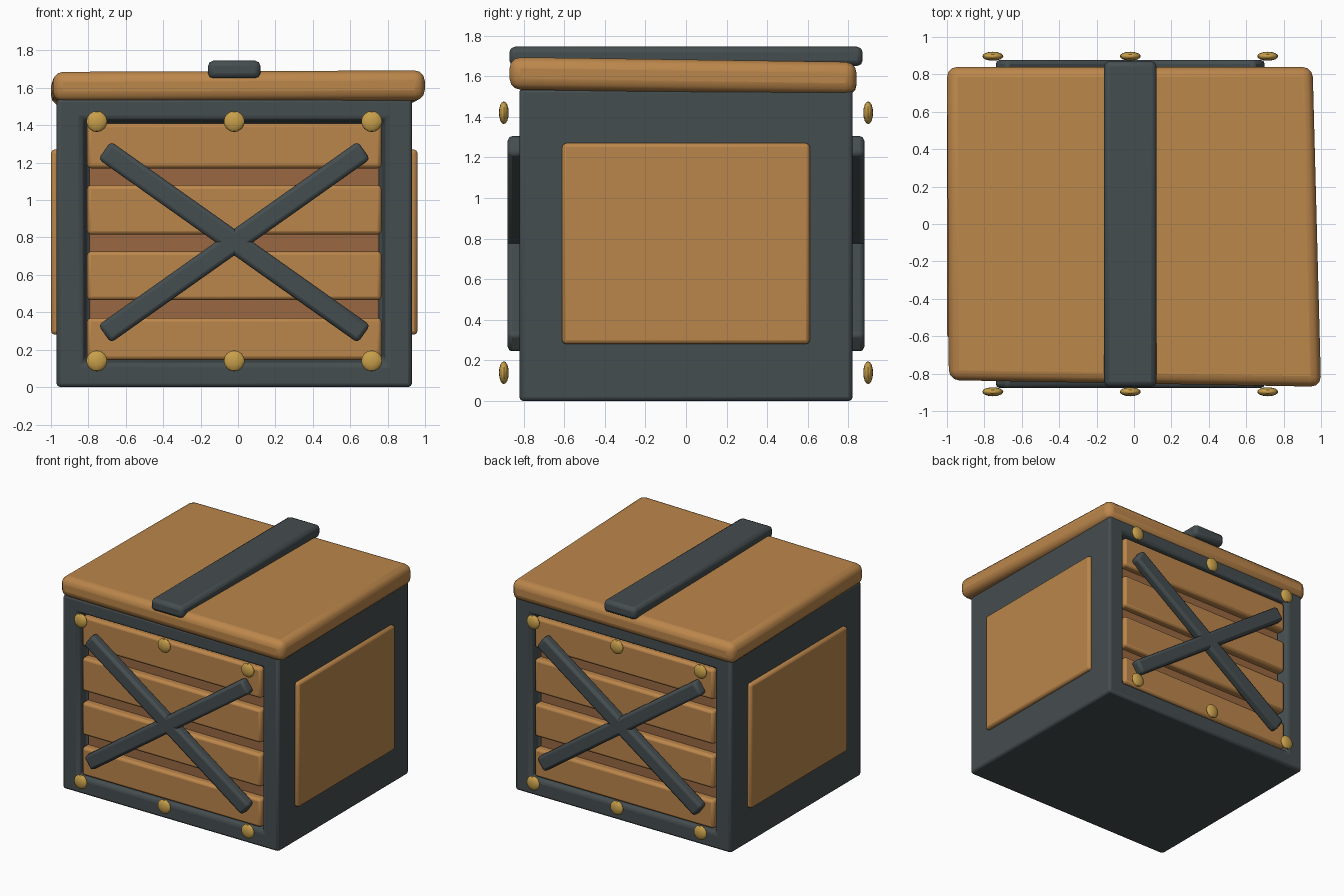
import bpy, bmesh
from math import radians
from mathutils import Vector

if "Cube" in bpy.data.objects:
    bpy.data.objects.remove(bpy.data.objects["Cube"])

CX = -0.02  # body centre line


def material(name, rgb):
    m = bpy.data.materials.new(name)
    m.diffuse_color = (*rgb, 1)
    m.use_nodes = True
    m.node_tree.nodes["Principled BSDF"].inputs["Base Color"].default_value = m.diffuse_color
    return m


WOOD = material("wood", (0.50, 0.24, 0.07))
DARK_WOOD = material("dark_wood", (0.32, 0.14, 0.055))
IRON = material("iron", (0.06, 0.075, 0.08))
BRASS = material("brass", (0.58, 0.35, 0.07))


def finish(name, bm, mat, bevel=0.0, segments=2):
    bmesh.ops.recalc_face_normals(bm, faces=bm.faces)
    me = bpy.data.meshes.new(name)
    bm.to_mesh(me)
    bm.free()
    ob = bpy.data.objects.new(name, me)
    bpy.context.collection.objects.link(ob)
    me.materials.append(mat)
    if bevel:
        mod = ob.modifiers.new("Bevel", "BEVEL")
        mod.width, mod.segments = bevel, segments
    bpy.context.view_layer.objects.active = ob
    ob.select_set(True)
    bpy.ops.object.shade_smooth_by_angle(angle=radians(30))
    ob.select_set(False)
    return ob


def box_mesh(lo, hi):
    bm = bmesh.new()
    bmesh.ops.create_cube(bm, size=1)
    lo, hi = Vector(lo), Vector(hi)
    for v in bm.verts:
        v.co = Vector([(lo[i] + hi[i]) / 2 + v.co[i] * (hi[i] - lo[i]) for i in range(3)])
    return bm


def box(name, lo, hi, mat, bevel, segments=2):
    return finish(name, box_mesh(lo, hi), mat, bevel, segments)


# Iron body with a recess in the front and back
bm = box_mesh((CX - 0.95, -0.82, 0), (CX + 0.95, 0.82, 1.54))
for f in [f for f in bm.faces if abs(f.normal.y) > 0.9]:
    s = f.normal.y
    bmesh.ops.inset_individual(bm, faces=[f], thickness=0.1)
    for v in f.verts:
        v.co.x = CX + (0.81 if v.co.x > CX else -0.81)
        v.co.z = 1.435 if v.co.z > 0.7 else 0.125
    new = bmesh.ops.extrude_discrete_faces(bm, faces=[f])["faces"][0]
    for v in new.verts:
        v.co.y -= s * 0.09
        v.co.x = CX + (v.co.x - CX) * 0.97
        v.co.z = 0.78 + (v.co.z - 0.78) * 0.96
finish("body_frame", bm, IRON, 0.02)

# Side panels
for s, side in ((-1, "left"), (1, "right")):
    xs = sorted((CX + s * 0.90, CX + s * 0.98))
    box(f"{side}_panel", (xs[0], -0.61, 0.28), (xs[1], 0.61, 1.27), WOOD, 0.02)

# Planks, cross braces and studs on the front and back
for s, side in ((-1, "front"), (1, "back")):
    ys = sorted((s * 0.70, s * 0.75))
    box(f"{side}_backing", (CX - 0.775, ys[0], 0.16), (CX + 0.775, ys[1], 1.40), DARK_WOOD, 0.01)
    ys = sorted((s * 0.70, s * 0.81))
    for i, (z0, z1) in enumerate(((0.145, 0.37), (0.465, 0.725), (0.815, 1.08), (1.17, 1.41))):
        box(f"{side}_plank_{i}", (CX - 0.787, ys[0], z0), (CX + 0.787, ys[1], z1), WOOD, 0.02)
    for d in (-1, 1):
        bar = box(f"{side}_brace", (-0.85, -0.04, -0.058), (0.85, 0.04, 0.058), IRON, 0.022)
        bar.location = (CX, s * 0.838, 0.775)
        bar.rotation_euler.y = d * radians(35.3)
    for x in (-0.735, 0, 0.735):
        for z in (0.14, 1.42):
            bm = bmesh.new()
            bmesh.ops.create_uvsphere(bm, u_segments=16, v_segments=8, radius=0.056)
            for v in bm.verts:
                v.co.y *= 0.43
            stud = finish(f"{side}_stud", bm, BRASS)
            stud.location = (CX + x, s * 0.897, z)

# Slightly skewed wooden lid
bm = box_mesh((-1, -1, -1), (1, 1, 1))
plan = {(-1, -1): (-0.99, -0.835), (1, -1): (1.0, -0.87),
        (1, 1): (0.955, 0.84), (-1, 1): (-1.0, 0.84)}
for v in bm.verts:
    sx, sy, sz = (round(c) for c in v.co)
    x, y = plan[sx, sy]
    top = 1.69 - 0.012 * (1 + sy) + 0.004 * sx
    v.co = (x, y, top if sz > 0 else top - 0.16)
finish("lid", bm, WOOD, 0.055, 3)

# Iron strap over the lid
box("lid_strap", (-0.16, -0.87, 1.65), (0.12, 0.87, 1.745), IRON, 0.028)
